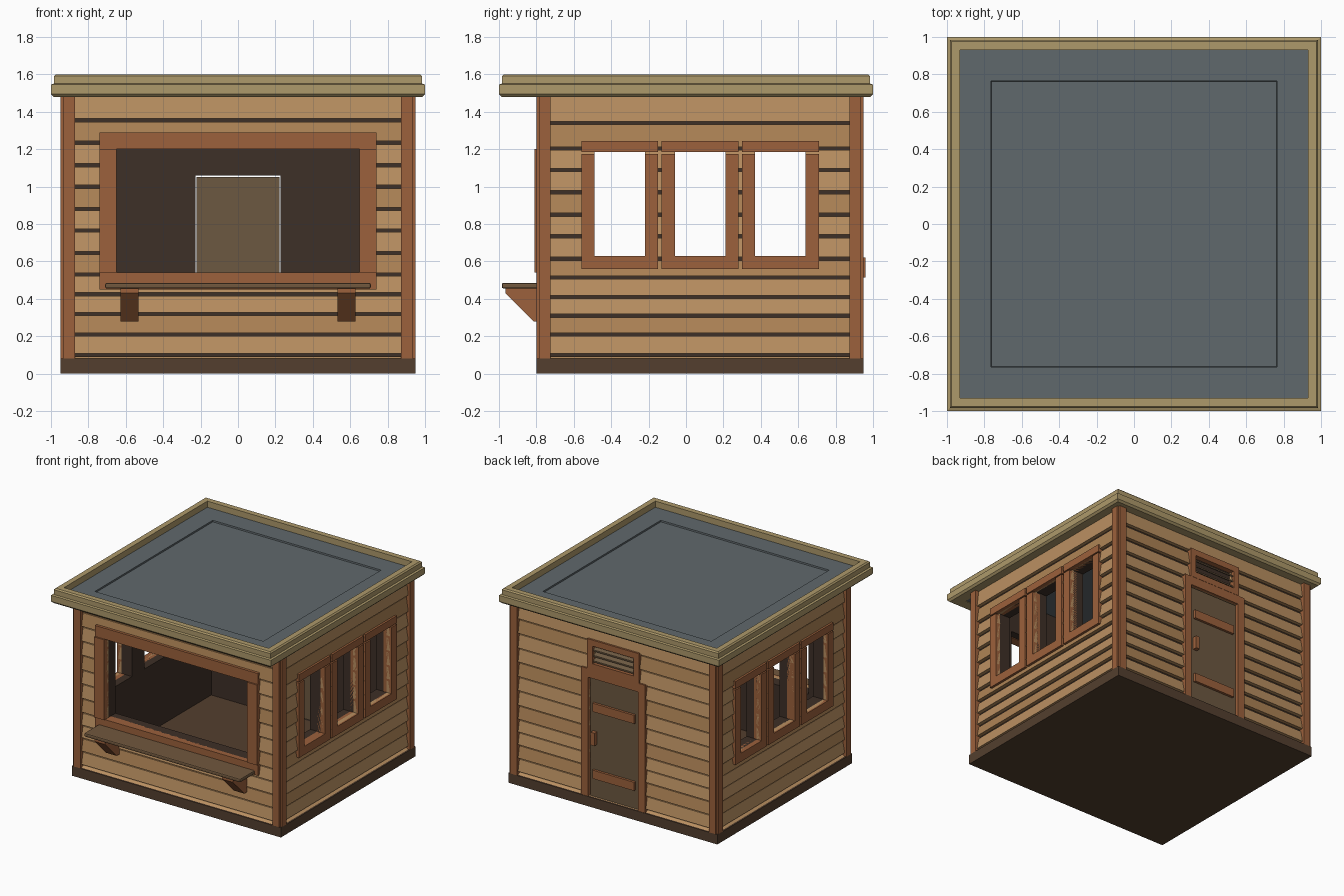
import bpy, bmesh
from math import pi
from mathutils import Matrix, Vector

if "Cube" in bpy.data.objects:
    bpy.data.objects.remove(bpy.data.objects["Cube"])

CY = 0.075                     # house centre in y
DF, DS = 0.86, 0.935           # siding face distance: front/back, sides


def mat(name, r, g, b):
    m = bpy.data.materials.new(name)
    m.diffuse_color = ((r / 255) ** 2.2, (g / 255) ** 2.2, (b / 255) ** 2.2, 1)
    m.use_nodes = True
    m.node_tree.nodes["Principled BSDF"].inputs["Base Color"].default_value = m.diffuse_color
    return m


WOOD_A = mat("siding_light", 184, 142, 97)
WOOD_B = mat("siding_tan", 172, 130, 86)
TRIM = mat("trim_brown", 155, 97, 62)
OLIVE = mat("roof_trim_olive", 172, 152, 106)
GREY = mat("roof_grey", 96, 104, 108)
DARK = mat("plinth_brown", 84, 65, 50)
INNER = mat("interior_brown", 64, 51, 43)
DOOR = mat("door_brown", 108, 89, 67)


def make(name, verts, faces, mats, M=Matrix(), ids=None):
    me = bpy.data.meshes.new(name)
    me.from_pydata([M @ Vector(v) for v in verts], [], faces)
    for m in mats:
        me.materials.append(m)
    if ids:
        for p, i in zip(me.polygons, ids):
            p.material_index = i
    bm = bmesh.new()
    bm.from_mesh(me)
    bmesh.ops.recalc_face_normals(bm, faces=bm.faces)
    bm.to_mesh(me)
    bm.free()
    ob = bpy.data.objects.new(name, me)
    bpy.context.collection.objects.link(ob)
    return ob


def prisms(name, items, mats, M=Matrix(), ids=None):
    """Each item: (x0, x1, closed profile of (y, z)), extruded along x."""
    V, F, I = [], [], []
    for k, (x0, x1, prof) in enumerate(items):
        n, b = len(prof), len(V)
        V += [(x, y, z) for x in (x0, x1) for y, z in prof]
        F += [[b + i for i in range(n)], [b + n + i for i in range(n)]]
        F += [[b + i, b + (i + 1) % n, b + n + (i + 1) % n, b + n + i] for i in range(n)]
        I += [ids[k] if ids else 0] * (n + 2)
    return make(name, V, F, mats, M, I)


def boxes(name, items, m, M=Matrix()):
    """Each item: (x0, x1, y0, y1, z0, z1)."""
    return prisms(name, [(a, b, [(c, e), (d, e), (d, f), (c, f)])
                         for a, b, c, d, e, f in items], [m], M)


def square_loft(name, prof, m, closed):
    """Square rings (half size, z) joined up; closed ring or capped in the middle."""
    V = [(sx * r, sy * r, z) for r, z in prof for sx, sy in ((-1, -1), (1, -1), (1, 1), (-1, 1))]
    n = len(prof)
    F = [[4 * i + k, 4 * i + (k + 1) % 4, 4 * ((i + 1) % n) + (k + 1) % 4, 4 * ((i + 1) % n) + k]
         for i in range(n if closed else n - 1) for k in range(4)]
    if not closed:
        F += [[0, 1, 2, 3], [4 * n - 4 + k for k in range(4)]]
    return make(name, V, F, [m])


def cut(ob, holes, M):
    c = boxes("cutter", [(a, b, -1.3, -0.5, e, f) for a, b, e, f in holes], INNER, M)
    c.hide_render = True
    md = ob.modifiers.new("openings", "BOOLEAN")
    md.operation, md.solver, md.object = "DIFFERENCE", "EXACT", c
    bpy.context.view_layer.objects.active = ob
    bpy.ops.object.modifier_apply(modifier=md.name)
    bpy.data.objects.remove(c)


def frame(x0, x1, z0, z1, w, y0, y1, extra=0):
    """Two rails and two stiles around an outer rectangle."""
    return [(x0, x1, y0, y1, z0, z0 + w), (x0, x1, y0, y1, z1 - w, z1),
            (x0, x0 + w, y0 - extra, y1, z0 + w, z1 - w), (x1 - w, x1, y0 - extra, y1, z0 + w, z1 - w)]


FRONT_Z = [.08, .108, .218, .328, .433, .538, .653, .773, .888, 1.008, 1.123, 1.243, 1.363, 1.50]
SIDE_Z = [.08, .108, .218, .318, .418, .523, .623, .743, .858, .978, 1.098, 1.213, 1.348, 1.50]


def wall(name, turn, D, half, zs, holes, board_holes=()):
    M = Matrix.Translation((0, CY, 0)) @ Matrix.Rotation(turn, 4, "Z")
    core = boxes(name + "_wall", [(-half, half, -D + .03, -D + .125, .08, 1.5)], INNER, M)
    cut(core, holes, M)
    # lapped boards, thick at the lower edge, with a shadow gap
    items = [(-half, half, [(-D + .035, a), (-D, a), (-D + .018, b - .017), (-D + .035, b - .017)])
             for a, b in zip(zs, zs[1:])]
    sid = prisms(name + "_siding", items, [WOOD_A, WOOD_B], M, [(i * 2 // 3) % 2 for i in range(len(items))])
    cut(sid, list(holes) + list(board_holes), M)
    return M


# walls with openings
MF = wall("front", 0, DF, .90, FRONT_Z, [(-.65, .65, .54, 1.205)])
MB = wall("back", pi, DF, .90, FRONT_Z, [(-.228, .228, .081, 1.058)], [(-.18, .18, 1.18, 1.33)])
wins = [(c - .135, c + .135, .63, 1.185) for c in (-.43, 0, .43)]
for side, turn in (("right", pi / 2), ("left", -pi / 2)):
    M = wall(side, turn, DS, .825, SIDE_Z, wins)
    parts = []
    for c in (-.43, 0, .43):
        parts += frame(c - .205, c + .205, .56, 1.245, .07, -DS - .012, -DS + .06)
        parts[-4:] = [(a, b, p, q, (.56 if e < .6 else e if e < 1 else 1.185), f)
                      for a, b, p, q, e, f in parts[-4:]]
    boxes(side + "_window_frames", parts, TRIM, M)

# serving hatch frame, shelf and brackets
boxes("hatch_frame", frame(-.74, .74, .45, 1.29, .09, -DF - .014, -DF + .06, .012), TRIM, MF)
shelf = boxes("serving_shelf", [(-.71, .71, -.985, -.79, .455, .485)], mat("shelf_brown", 112, 88, 64))
bv = shelf.modifiers.new("soft_edge", "BEVEL")
bv.width, bv.segments = .009, 2
prisms("shelf_brackets", [(s - .048, s + .048, [(-.78, .28), (-.815, .28), (-.965, .43), (-.965, .457), (-.78, .457)])
                          for s in (-.58, .58)], [TRIM])

# corner trim boards
corners = []
for s in (-1, 1):
    for t in (-1, 1):
        def span(k, a, b):
            return tuple(sorted((k * a, k * b)))
        corners += [span(s, .872, .935) + span(t, .80, .875) + (.08, 1.49),
                    span(s, .88, .95) + span(t, .80, .86) + (.08, 1.49)]
boxes("corner_boards", corners, TRIM, Matrix.Translation((0, CY, 0)))

# door, its casing, straps and handle
boxes("door_casing", [(-.29, -.228, -DF - .012, -DF + .06, .08, 1.13), (.228, .29, -DF - .012, -DF + .06, .08, 1.13),
                      (-.228, .228, -DF - .012, -DF + .06, 1.058, 1.13)], TRIM, MB)
boxes("door", [(-.222, .222, -DF + .01, -DF + .06, .08, 1.05)], DOOR, MB)
boxes("door_straps", [(-.19, .19, -DF - .01, -DF + .02, z - .035, z + .035) for z in (.27, .82)], TRIM, MB)
boxes("door_handle", [(-.195, -.16, -DF - .026, -DF + .02, .515, .62)], TRIM, MB)

# vent over the door
boxes("vent_frame", frame(-.235, .235, 1.13, 1.375, .05, -DF - .014, -DF + .034), TRIM, MB)
prisms("vent_slats", [(-.19, .19, [(-DF - .004, z), (-DF - .004, z + .012), (-DF + .033, z + .036), (-DF + .033, z + .024)])
                      for z in (1.19, 1.235, 1.28)], [DOOR], MB)

# plinth and floor
boxes("plinth", [(-.95, .95, -.80, .95, 0, .08)], DARK)
boxes("floor", [(-.83, .83, -.70, .85, .07, .085)], DARK)

# flat roof: stepped edge and recessed deck
square_loft("roof_edge", [(.90, 1.48), (.985, 1.48), (1, 1.495), (1, 1.545), (.985, 1.55), (.985, 1.59),
                          (.975, 1.6), (.93, 1.6), (.93, 1.53), (.90, 1.53)], OLIVE, True)
square_loft("roof_deck", [(.93, 1.485), (.93, 1.55), (.765, 1.55), (.763, 1.538)], GREY, False)
